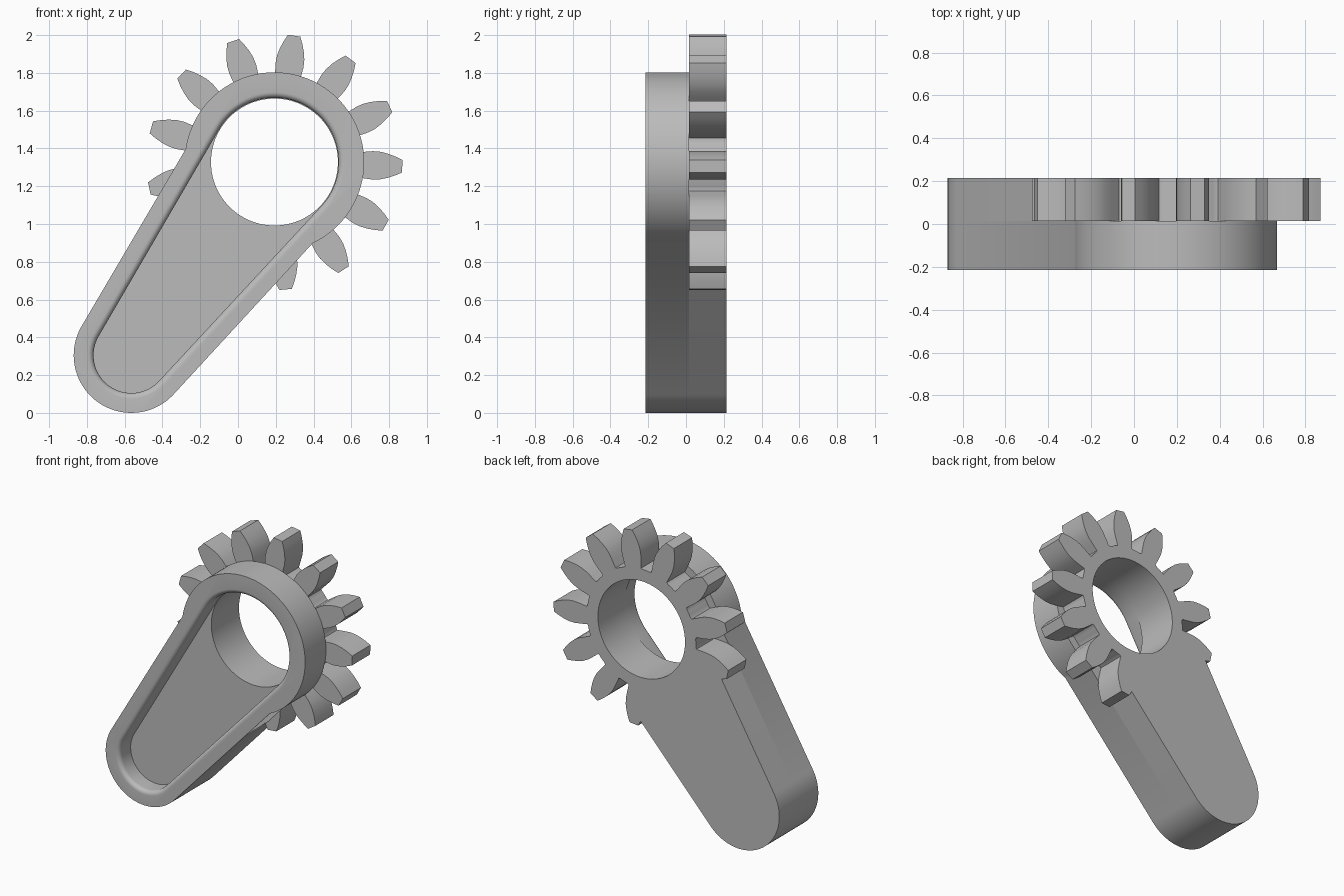
import bpy, bmesh, math

if "Cube" in bpy.data.objects:
    bpy.data.objects.remove(bpy.data.objects["Cube"])

# Main dimensions
TILT = math.radians(53.47)          # direction of the arm, small end to big end
CX, CZ = 0.193, 1.328               # centre of the big end
SPAN = 1.273                        # distance between the two ends
R_SMALL, R_BIG, R_RING, R_HOLE = 0.305, 0.44, 0.475, 0.336
FRONT, STEP, BACK, FLOOR = -0.215, 0.015, 0.215, -0.09
TEETH, R_ROOT = 13, 0.42
TOOTH = [(0.42, 0.062), (0.475, 0.07), (0.52, 0.075), (0.56, 0.073),
         (0.60, 0.064), (0.64, 0.05), (0.677, 0.033)]   # distance, half width

grey = bpy.data.materials.new("grey")
grey.diffuse_color = (0.5, 0.5, 0.5, 1)
grey.use_nodes = True
grey.node_tree.nodes["Principled BSDF"].inputs["Base Color"].default_value = grey.diffuse_color


def arc(r, a0, a1, n, cu=0.0):
    return [(cu + r * math.cos(a0 + (a1 - a0) * i / n),
             r * math.sin(a0 + (a1 - a0) * i / n)) for i in range(n + 1)]


def tangent(r_small, r_big):
    return math.acos(-(r_big - r_small) / SPAN)


def capsule(r_small, r_big):
    """Tapered outline around both ends."""
    a = tangent(r_small, r_big)
    return arc(r_big, -a, a, 64) + arc(r_small, a, 2 * math.pi - a, 48, -SPAN)


def loft(name, sections):
    """Solid through (y, outline) sections, placed along the tilted arm."""
    bm = bmesh.new()
    c, s = math.cos(TILT), math.sin(TILT)
    rings = [[bm.verts.new((CX + u * c - v * s, y, CZ + u * s + v * c))
              for u, v in pts] for y, pts in sections]
    for lo, hi in zip(rings, rings[1:]):
        for i in range(len(lo)):
            j = (i + 1) % len(lo)
            bm.faces.new((lo[i], lo[j], hi[j], hi[i]))
    bm.faces.new(rings[0])
    bm.faces.new(rings[-1])
    bmesh.ops.recalc_face_normals(bm, faces=bm.faces)
    mesh = bpy.data.meshes.new(name)
    bm.to_mesh(mesh)
    bm.free()
    mesh.materials.append(grey)
    ob = bpy.data.objects.new(name, mesh)
    bpy.context.collection.objects.link(ob)
    return ob


def finish(ob, cutters):
    bpy.ops.object.select_all(action='DESELECT')
    bpy.context.view_layer.objects.active = ob
    ob.select_set(True)
    for cutter in cutters:
        mod = ob.modifiers.new("cut", 'BOOLEAN')
        mod.operation, mod.solver, mod.object = 'DIFFERENCE', 'EXACT', cutter
        bpy.ops.object.modifier_apply(modifier=mod.name)
    bpy.ops.object.shade_smooth_by_angle(angle=math.radians(30))


# Front body: arm outline merged with the round collar
side = tangent(R_SMALL, R_BIG)
meet = side + math.acos(R_BIG / R_RING)
small_arc = arc(R_SMALL, side, 2 * math.pi - side, 48, -SPAN)
body_outline = arc(R_RING, -meet, meet, 96) + small_arc
body = loft("arm_and_collar", [(FRONT, body_outline), (STEP, body_outline)])

# Back body: arm outline running into the gear teeth
pitch = 2 * math.pi / TEETH


def tooth(k):
    a = k * pitch
    pts = [(r, -w) for r, w in TOOTH] + [(r, w) for r, w in reversed(TOOTH)]
    return [(r * math.cos(a) - w * math.sin(a), r * math.sin(a) + w * math.cos(a))
            for r, w in pts]


half = []                                     # upper half, from the axis outward
for k in range(0, 6):
    pts = tooth(k)
    half += pts[len(TOOTH):] if k == 0 else pts
    if k < 5:
        w = math.atan2(TOOTH[0][1], TOOTH[0][0])
        half += arc(R_ROOT, k * pitch + w, (k + 1) * pitch - w, 6)[1:-1]


# The last tooth stops where its outer flank meets the arm side
def height(p):
    return p[0] * math.cos(side) + p[1] * math.sin(side) - R_BIG


while height(half[-2]) < 0:
    half.pop()
p, q = half[-2], half[-1]
if height(q) < 0:
    t = height(p) / (height(p) - height(q))
    half[-1] = (p[0] + (q[0] - p[0]) * t, p[1] + (q[1] - p[1]) * t)
gear_outline = [(u, -v) for u, v in reversed(half)] + half + small_arc
gear = loft("gear_and_arm_back", [(STEP, gear_outline), (BACK, gear_outline)])

# Cutters: round bore, and tapered pocket with a rounded rim
circle = arc(R_HOLE, 0, 2 * math.pi, 96)[:-1]
bore = loft("bore_cutter", [(-0.4, circle), (0.4, circle)])
ROUND = 0.03
sections = [(FRONT - 0.05, capsule(0.2 + ROUND, 0.34 + ROUND))]
for i in range(7):
    t = math.pi / 2 * i / 6
    e = ROUND * (1 - math.sin(t))
    sections.append((FRONT + ROUND * (1 - math.cos(t)), capsule(0.2 + e, 0.34 + e)))
sections.append((FLOOR, capsule(0.2, 0.34)))
pocket = loft("pocket_cutter", sections)

finish(body, [pocket, bore])
finish(gear, [bore])
for cutter in (bore, pocket):
    bpy.data.objects.remove(cutter)
